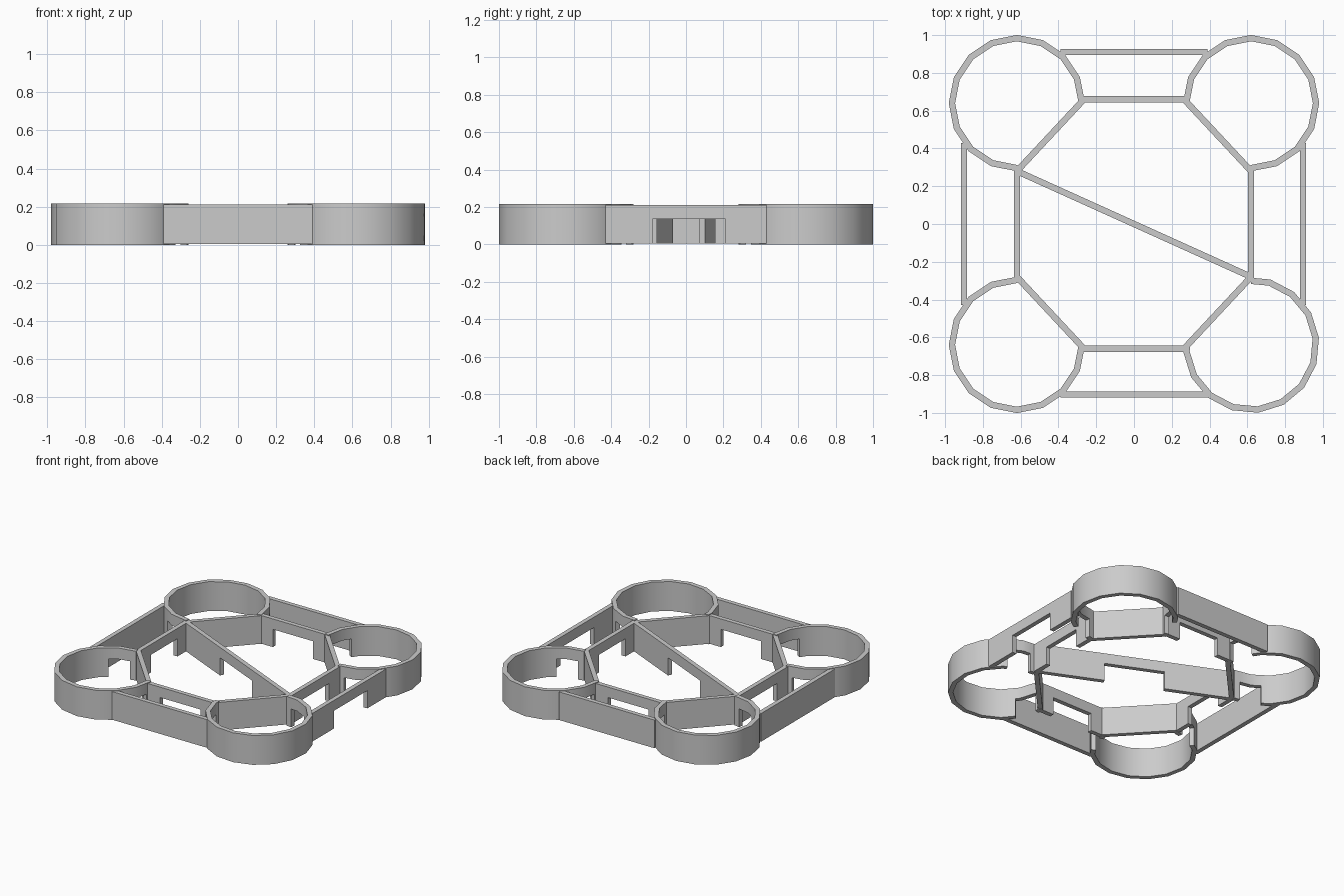
import bpy, bmesh
from math import radians, sin, cos, pi
from mathutils import Vector

if "Cube" in bpy.data.objects:
    bpy.data.objects.remove(bpy.data.objects["Cube"])

THICK = 0.033      # wall thickness
NOTCH = 0.135      # height of the notches cut up from the bottom edge


def strip(name, path, z0, z1, gaps=(), closed=False):
    """Upright wall along a path; segments listed in gaps are open below NOTCH."""
    pts = [Vector(p) for p in path]
    n = len(pts)
    segs = n if closed else n - 1
    bm = bmesh.new()
    grid = []
    for i, p in enumerate(pts):
        a = pts[i - 1] if (closed or i > 0) else None
        b = pts[(i + 1) % n] if (closed or i < n - 1) else None
        d1 = (p - a).normalized() if a is not None else (b - p).normalized()
        d2 = (b - p).normalized() if b is not None else d1
        n1, n2 = Vector((-d1.y, d1.x)), Vector((-d2.y, d2.x))
        m = (n1 + n2).normalized()
        off = m * (THICK / 2 / m.dot(n1))
        grid.append([[bm.verts.new((q.x, q.y, z)) for z in (z0, NOTCH, z1)]
                     for q in (p + off, p - off)])

    def solid(i, row):
        if closed:
            i %= segs
        return 0 <= i < segs and not (row == 0 and i in gaps)

    for i in range(segs):
        A, B = grid[i], grid[(i + 1) % n]
        for r in (0, 1):
            if not solid(i, r):
                continue
            for s in (0, 1):
                bm.faces.new((A[s][r], B[s][r], B[s][r + 1], A[s][r + 1]))
            if r == 0 or not solid(i, 0):
                bm.faces.new((A[0][r], B[0][r], B[1][r], A[1][r]))
            if r == 1:
                bm.faces.new((A[0][2], B[0][2], B[1][2], A[1][2]))
            for E, j in ((A, i - 1), (B, i + 1)):
                if not solid(j, r):
                    bm.faces.new((E[0][r], E[1][r], E[1][r + 1], E[0][r + 1]))
    bmesh.ops.delete(bm, geom=[v for v in bm.verts if not v.link_faces], context='VERTS')
    bmesh.ops.recalc_face_normals(bm, faces=bm.faces)
    me = bpy.data.meshes.new(name)
    bm.to_mesh(me)
    bm.free()
    ob = bpy.data.objects.new(name, me)
    bpy.context.collection.objects.link(ob)
    return ob


def ring(name, sx, sy, phase=0.0):
    """Three-quarter 16-sided guard ring, open towards the frame centre."""
    step, radius = 22.5, 0.344
    stops = {-90.0, 180.0, -83.0, -56.0, 146.0, 173.0}
    stops |= {phase + step * k for k in range(-4, 9) if -90 <= phase + step * k <= 180}
    stops = sorted(stops)
    path = []
    for a in stops:
        rr = radius * cos(radians(step / 2)) / cos(radians((a - phase) % step - step / 2))
        path.append((sx * (0.62 + rr * cos(radians(a))), sy * (0.64 + rr * sin(radians(a)))))
    gaps = [i for i in range(len(stops) - 1)
            if -83 <= stops[i] < -56 or 146 <= stops[i] < 173]
    ob = strip(name, path, 0.0, 0.217, gaps)
    ob.data.shade_smooth()
    ob.data.set_sharp_from_angle(angle=radians(30))


# Four guard rings
ring("guard_ring_back_right", 1, 1)
ring("guard_ring_back_left", -1, 1)
ring("guard_ring_front_left", -1, -1)
ring("guard_ring_front_right", 1, -1, phase=-6)

# Inner eight-sided frame, notched on its four long walls
quarter = [(0.62, 0.155), (0.62, 0.28), (0.265, 0.66), (0.165, 0.66)]
octagon = (quarter + [(-x, y) for x, y in reversed(quarter)]
           + [(-x, -y) for x, y in quarter] + [(x, -y) for x, y in reversed(quarter)])
LOW, HIGH = 0.004, 0.212
strip("inner_frame", octagon, LOW, HIGH, (3, 7, 11, 15), closed=True)

# Diagonal brace with a central notch
strip("diagonal_brace", [(x, -x * 0.28 / 0.62) for x in (-0.61, -0.19, 0.19, 0.61)],
      LOW, HIGH, (1,))

# Outer bars joining neighbouring rings
strip("outer_bar_front", [(-0.39, -0.902), (0.39, -0.902)], LOW, HIGH)
strip("outer_bar_back", [(-0.39, 0.91), (0.39, 0.91)], LOW, HIGH)
strip("outer_bar_left", [(-0.90, -0.43), (-0.90, 0.43)], LOW, HIGH)
strip("outer_bar_right", [(0.895, y) for y in (-0.43, -0.18, 0.21, 0.43)], LOW, HIGH, (1,))
